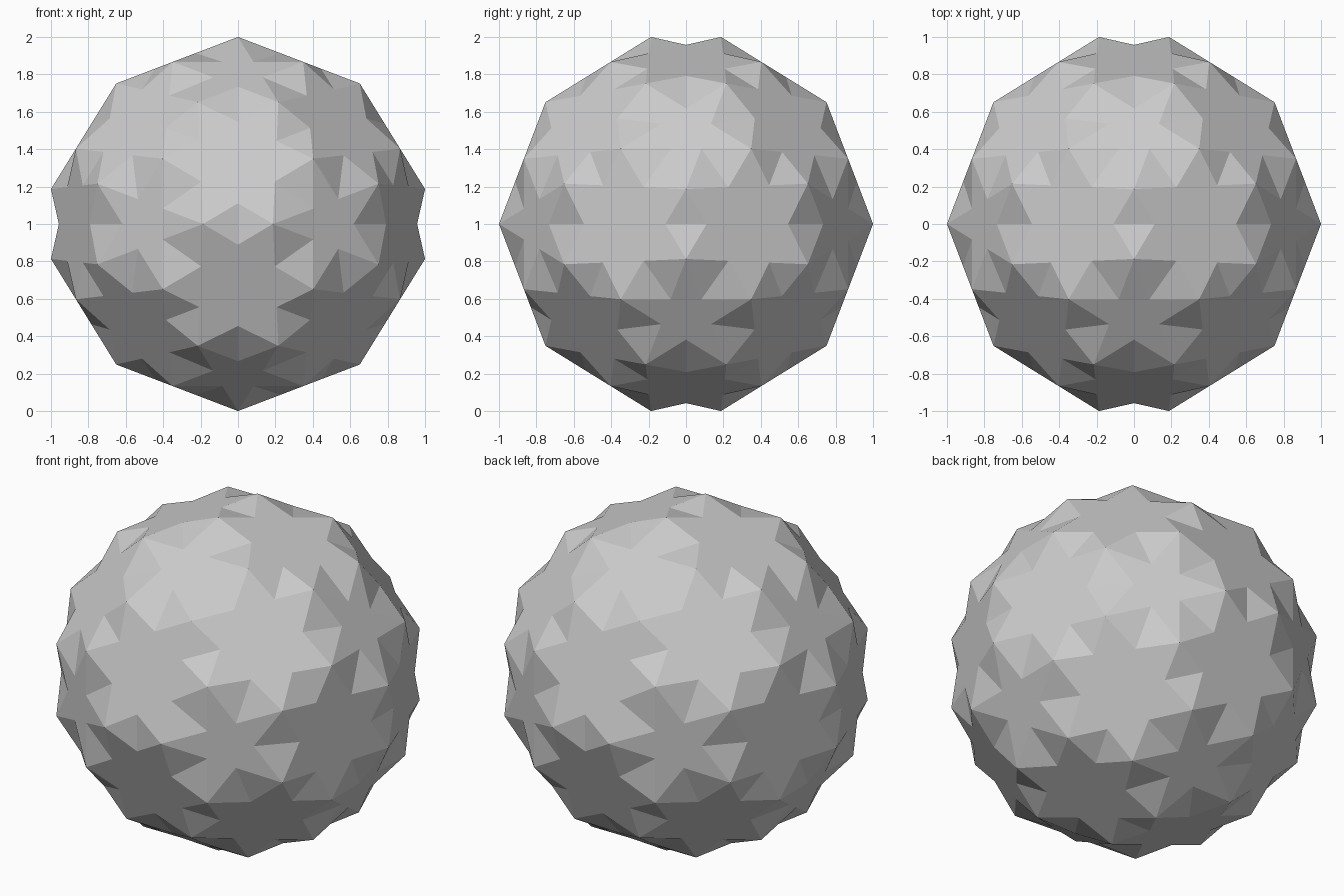
import bpy
import bmesh
import math
from itertools import combinations
from mathutils import Vector
from mathutils.geometry import intersect_line_line

if "Cube" in bpy.data.objects:
    bpy.data.objects.remove(bpy.data.objects["Cube"])

PHI = (1 + math.sqrt(5)) / 2
P2 = PHI * PHI

# Single grey material
grey = bpy.data.materials.new("plain grey")
grey.use_nodes = True
colour = (0.6, 0.6, 0.6, 1)
grey.diffuse_color = colour
grey.node_tree.nodes["Principled BSDF"].inputs["Base Color"].default_value = colour

# Icosahedron corners that guide the layout
corners = []
for a in (-1, 1):
    for b in (-PHI, PHI):
        corners += [Vector((0, a, b)), Vector((b, 0, a)), Vector((a, b, 0))]


def touching(i, j):
    return i != j and abs((corners[i] - corners[j]).length - 2) < 0.01


# Cut each guide edge so that every star and triangle edge is equally long
s = (P2 - math.sqrt(P2 * P2 - (P2 - 3) * (P2 - 1))) / (P2 - 3)
edge_length = (1 - s)  # scaled below, with the points
points = {}
for i in range(12):
    for j in range(12):
        if touching(i, j):
            points[i, j] = corners[i].lerp(corners[j], (1 - s) / 2) / PHI


def star(ring):
    """Star outline through a ring of tips, with notches where its edges cross."""
    n = len(ring)
    outline = []
    for k in range(n):
        cross = intersect_line_line(ring[k], ring[(k + 2) % n],
                                    ring[k - 1], ring[(k + 1) % n])
        outline += [ring[k], cross[0]]
    return outline


def build(name, polygons):
    bm = bmesh.new()
    for poly in polygons:
        face = bm.faces.new([bm.verts.new(p) for p in poly])
        face.normal_update()
        if face.normal.dot(sum(poly, Vector())) < 0:
            face.normal_flip()
    bmesh.ops.remove_doubles(bm, verts=bm.verts, dist=0.0001)
    mesh = bpy.data.meshes.new(name)
    bm.to_mesh(mesh)
    bm.free()
    mesh.materials.append(grey)
    obj = bpy.data.objects.new(name, mesh)
    obj.location.z = 1
    bpy.context.collection.objects.link(obj)


# Five-pointed stars, one around each guide corner
five_stars = []
for i, c in enumerate(corners):
    ring = [points[i, j] for j in range(12) if touching(i, j)]
    axis = c.normalized()
    u = (ring[0] - axis * ring[0].dot(axis)).normalized()
    v = axis.cross(u)
    ring.sort(key=lambda p: math.atan2(p.dot(v), p.dot(u)))
    five_stars.append(star(ring))
build("five_pointed_stars", five_stars)

# Six-pointed stars, one on each guide face
six_stars = []
for i, j, k in combinations(range(12), 3):
    if touching(i, j) and touching(j, k) and touching(i, k):
        order = ((i, j), (j, i), (j, k), (k, j), (k, i), (i, k))
        six_stars.append(star([points[key] for key in order]))
build("six_pointed_stars", six_stars)

# Sunken triangles that fill the notches between the stars
keys = list(points)
near = {a: {b for b in keys if abs((points[a] - points[b]).length - edge_length) < 0.002}
        for a in keys}
triangles = []
for a, b in combinations(keys, 2):
    if b in near[a]:
        for c in near[a] & near[b]:
            in_six_star = len({*a, *b, *c}) == 3
            if a < b < c and not in_six_star:
                triangles.append([points[a], points[b], points[c]])
            elif b < a < c and not in_six_star:
                triangles.append([points[b], points[a], points[c]])
build("notch_triangles", triangles)
